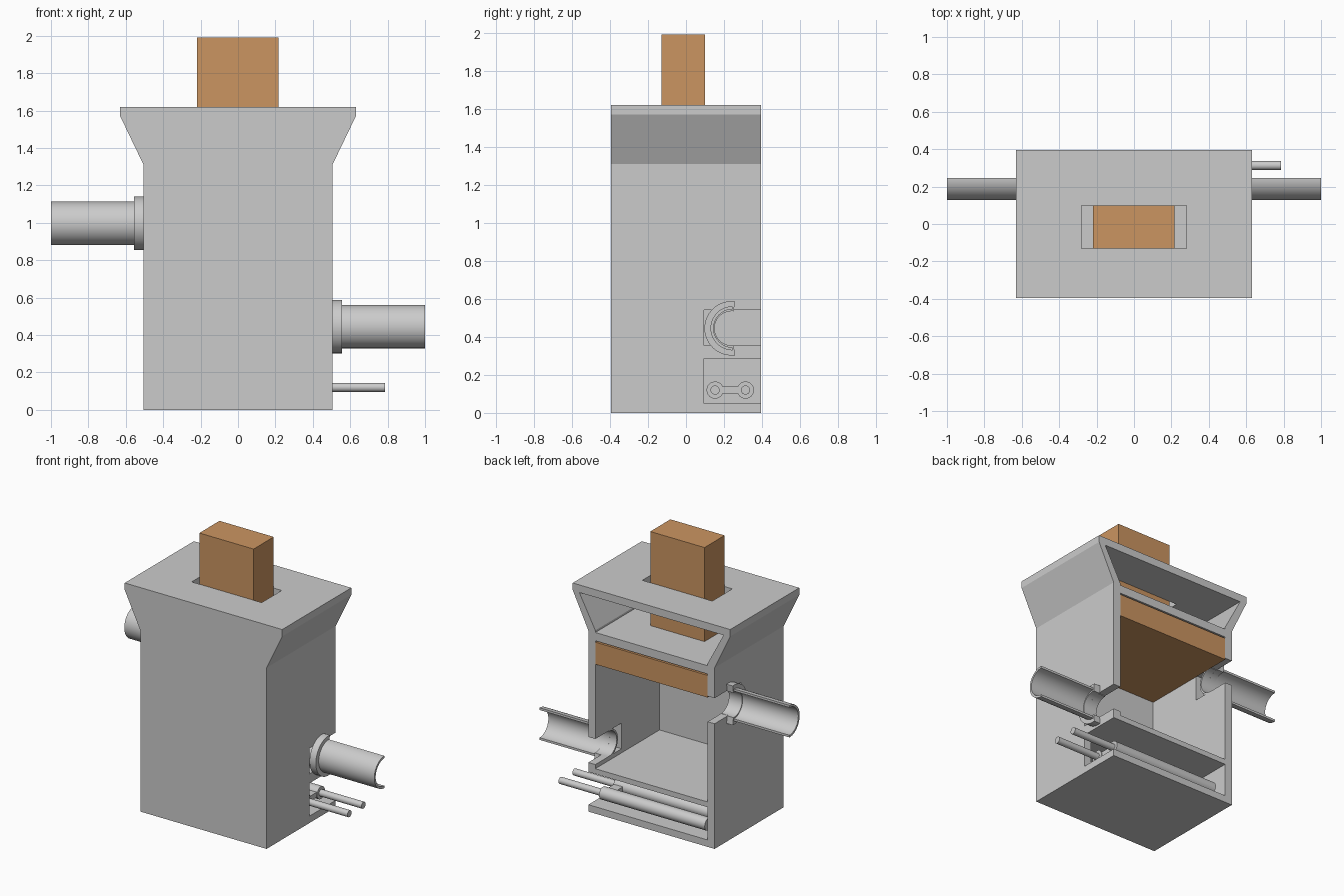
import bpy, bmesh
from math import pi, sin, cos, radians

if "Cube" in bpy.data.objects:
    bpy.data.objects.remove(bpy.data.objects["Cube"])

D = 0.395            # half depth
W, T = 0.505, 0.056  # half width, wall thickness
IN = W - T

orange = bpy.data.materials.new("orange")
orange.diffuse_color = (0.6, 0.3, 0.12, 1)
orange.use_nodes = True
orange.node_tree.nodes["Principled BSDF"].inputs["Base Color"].default_value = orange.diffuse_color


def finish(name, bm, mat=None, smooth=False):
    bmesh.ops.recalc_face_normals(bm, faces=bm.faces)
    me = bpy.data.meshes.new(name)
    bm.to_mesh(me)
    bm.free()
    ob = bpy.data.objects.new(name, me)
    bpy.context.collection.objects.link(ob)
    if mat:
        me.materials.append(mat)
    if smooth:
        bpy.ops.object.select_all(action='DESELECT')
        ob.select_set(True)
        bpy.context.view_layer.objects.active = ob
        bpy.ops.object.shade_smooth_by_angle(angle=radians(35))
    return ob


def prism(name, pts, y0, y1, mat=None):
    """Extrude an xz profile along y."""
    bm = bmesh.new()
    f = bm.faces.new([bm.verts.new((x, y0, z)) for x, z in pts])
    ext = bmesh.ops.extrude_face_region(bm, geom=[f])["geom"]
    bmesh.ops.translate(bm, vec=(0, y1 - y0, 0),
                        verts=[v for v in ext if isinstance(v, bmesh.types.BMVert)])
    return finish(name, bm, mat)


def box(name, x0, x1, y0, y1, z0, z1, mat=None):
    return prism(name, [(x0, z0), (x1, z0), (x1, z1), (x0, z1)], y0, y1, mat)


def half_ring(name, x0, x1, ro, ri, cy, cz, extra=0, n=24):
    """Half tube along x, open towards +y."""
    bm = bmesh.new()
    a0, a1 = pi / 2 - radians(extra), 3 * pi / 2 + radians(extra)
    rows = []
    for i in range(n + 1):
        a = a0 + (a1 - a0) * i / n
        rows.append([bm.verts.new((x, cy + r * cos(a), cz + r * sin(a)))
                     for x, r in ((x0, ro), (x1, ro), (x1, ri), (x0, ri))])
    for p, q in zip(rows, rows[1:]):
        for k in range(4):
            bm.faces.new((p[k], p[(k + 1) % 4], q[(k + 1) % 4], q[k]))
    bm.faces.new(rows[0])
    bm.faces.new(rows[-1])
    return finish(name, bm, smooth=True)


def rod(name, x0, x1, r, y, z, n=24):
    bm = bmesh.new()
    f = bm.faces.new([bm.verts.new((x0, y + r * cos(2 * pi * i / n), z + r * sin(2 * pi * i / n)))
                      for i in range(n)])
    ext = bmesh.ops.extrude_face_region(bm, geom=[f])["geom"]
    bmesh.ops.translate(bm, vec=(x1 - x0, 0, 0),
                        verts=[v for v in ext if isinstance(v, bmesh.types.BMVert)])
    return finish(name, bm, smooth=True)


def mirror(pts):
    return pts + [(-x, z) for x, z in reversed(pts)]


# housing: solid outline, then chambers and openings cut away
housing = prism("housing", mirror([(W, 0), (W, 1.31), (0.63, 1.57), (0.63, 1.62)]), -D, D)
cutters = [
    prism("hopper_cut", mirror([(IN, 1.31), (IN, 1.325), (0.577, 1.565)]), -D + T, 0.6),
    box("chamber_cut", -IN, IN, -D + T, 0.6, 0.325, 1.25),
    box("heater_cut", -IN, IN, -D + T, 0.6, 0.05, 0.287),
    box("slot_cut", -0.28, 0.28, -0.13, 0.10, 1.5, 1.7),
    box("heater_opening_cut", 0.40, 0.6, 0.095, 0.6, 0.05, 0.287),
    box("outlet_opening_cut", 0.40, 0.6, 0.095, 0.6, 0.355, 0.54),
    box("inlet_opening_cut", -0.6, -0.40, 0.095, 0.6, 0.905, 1.09),
]
bpy.context.view_layer.objects.active = housing
for c in cutters:
    c.hide_render = True
    m = housing.modifiers.new("cut", 'BOOLEAN')
    m.operation, m.solver, m.object = 'DIFFERENCE', 'EXACT', c
    bpy.ops.object.modifier_apply(modifier=m.name)
    bpy.data.objects.remove(c)

# filter layer and the block feeding through the lid
box("filter_layer", -IN, IN, -D + T, D, 1.08, 1.24, orange)
box("feed_block", -0.218, 0.216, -0.13, 0.10, 1.31, 1.99, orange)

# cut-open side pipes with flange and wall sleeve
for label, s, cz in (("outlet", 1, 0.445), ("inlet", -1, 0.997)):
    half_ring(label + "_pipe", s * 0.55, s * 1.0, 0.116, 0.1, 0.245, cz)
    half_ring(label + "_flange", s * W, s * 0.555, 0.143, 0.09, 0.24, cz, 7)
    half_ring(label + "_sleeve", s * IN, s * 0.51, 0.103, 0.09, 0.24, cz)

# heating rods with sheath tubes and connecting bar
for i, y in enumerate((0.153, 0.313)):
    rod(f"heater_sheath_{i}", -0.40, 0.445, 0.045, y, 0.12)
    rod(f"heater_rod_{i}", 0.44, 0.785, 0.024, y, 0.12)
box("heater_link", 0.37, 0.44, 0.153, 0.313, 0.102, 0.138)
